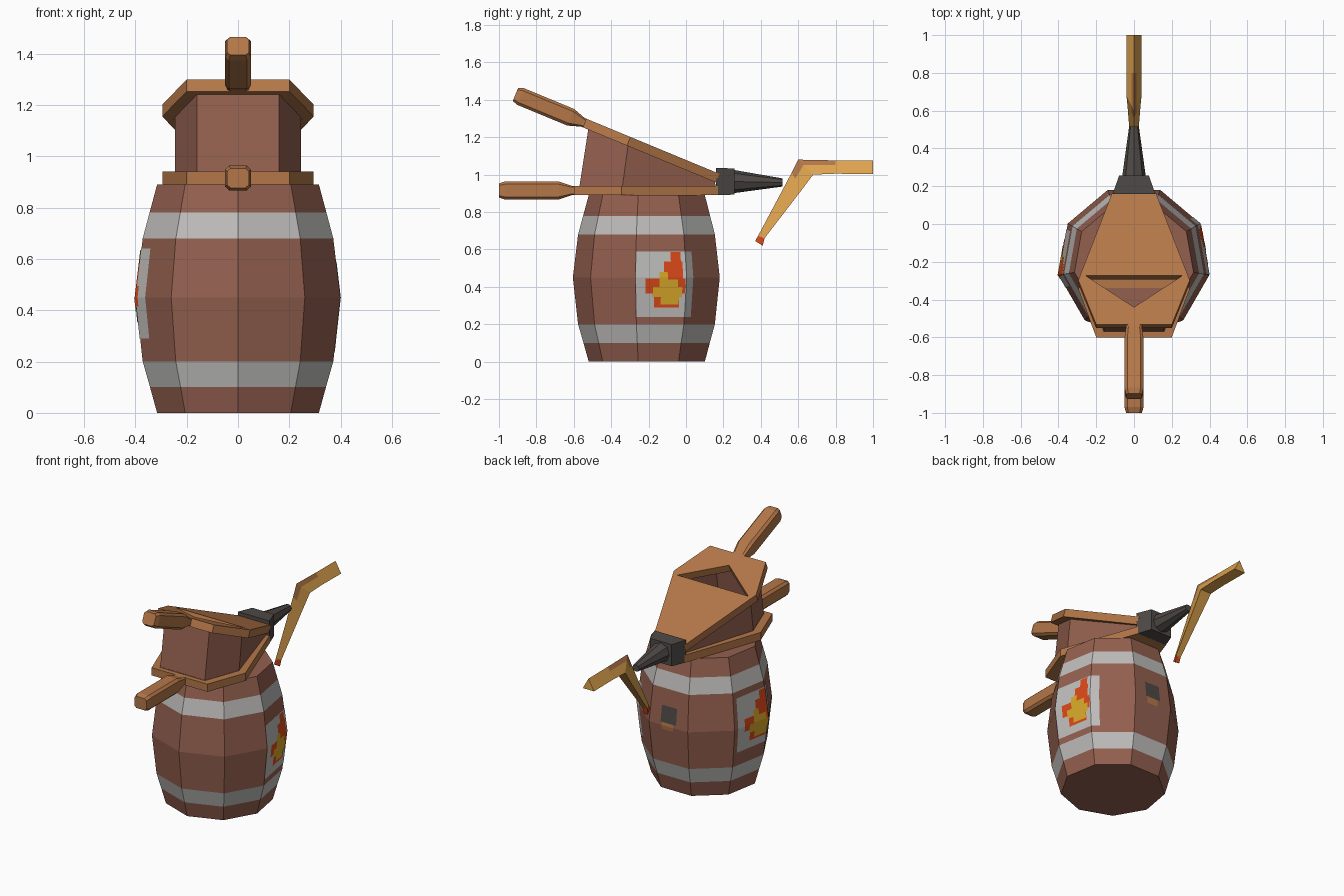
import bpy, bmesh, math
from mathutils import Matrix, Vector

if "Cube" in bpy.data.objects:
    bpy.data.objects.remove(bpy.data.objects["Cube"])


def srgb(r, g, b):
    f = lambda c: c / 12.92 if c <= 0.04045 else ((c + 0.055) / 1.055) ** 2.4
    return (f(r / 255), f(g / 255), f(b / 255), 1)


def material(name, *rgb):
    m = bpy.data.materials.new(name)
    m.diffuse_color = srgb(*rgb)
    m.use_nodes = True
    m.node_tree.nodes["Principled BSDF"].inputs["Base Color"].default_value = m.diffuse_color
    return m


BROWN = material("barrel_brown", 148, 96, 79)
LIGHT = material("pale_grey", 190, 189, 187)
WOOD = material("orange_wood", 180, 119, 72)
DARK = material("dark_iron", 78, 73, 70)
GOLD = material("gold", 222, 163, 78)
RED = material("flame_red", 218, 72, 24)
YELLOW = material("flame_yellow", 216, 168, 42)


def finish(name, bm, mats, xf=None, normals=True):
    if xf:
        bm.transform(xf)
    if normals:
        bmesh.ops.recalc_face_normals(bm, faces=bm.faces)
    me = bpy.data.meshes.new(name)
    bm.to_mesh(me)
    bm.free()
    for m in mats:
        me.materials.append(m)
    ob = bpy.data.objects.new(name, me)
    bpy.context.collection.objects.link(ob)
    return ob


def loft(name, rings, mats, pick=lambda seg, side: 0, caps=(0, 0), xf=None):
    """Skin a list of closed rings; pick gives the material of each quad."""
    bm = bmesh.new()
    vs = [[bm.verts.new(p) for p in r] for r in rings]
    n = len(rings[0])
    for i in range(len(rings) - 1):
        for j in range(n):
            k = (j + 1) % n
            f = bm.faces.new((vs[i][j], vs[i][k], vs[i + 1][k], vs[i + 1][j]))
            f.material_index = pick(i, j)
    if caps:
        for r, m in zip((vs[0], vs[-1]), caps):
            bm.faces.new(r).material_index = m
    return finish(name, bm, mats, xf)


# Barrel: nine staves, with two pale hoops
SIDES, CY = 9, -0.2
PROFILE = [(0, .32), (.1, .348), (.2, .377), (.45, .405), (.68, .377), (.78, .35), (.89, .32)]


def radius(z):
    for (z0, r0), (z1, r1) in zip(PROFILE, PROFILE[1:]):
        if z <= z1:
            return r0 + (r1 - r0) * (z - z0) / (z1 - z0)


def surf(t, z, off=0):
    """Point on the faceted barrel; t counts staves from the front, counter-clockwise."""
    i = math.floor(t)
    r = radius(z) + off
    a, b = (Vector((math.sin(k * math.tau / SIDES) * r, CY - math.cos(k * math.tau / SIDES) * r, z))
            for k in (i, i + 1))
    return a.lerp(b, t - i)


loft("barrel", [[surf(j, z) for j in range(SIDES)] for z, r in PROFILE], [BROWN, LIGHT],
     lambda seg, side: 1 if seg in (1, 4) else 0)


def patch(name, rects, mat, off):
    """Painted rectangles (t0, t1, z0, z1) wrapped on the barrel."""
    bm = bmesh.new()
    for t0, t1, z0, z1 in rects:
        ts = [t0] + [k for k in range(SIDES + 1) if t0 < k < t1] + [t1]
        zs = [z0] + [z for z, r in PROFILE if z0 < z < z1] + [z1]
        for ta, tb in zip(ts, ts[1:]):
            for za, zb in zip(zs, zs[1:]):
                bm.faces.new([bm.verts.new(surf(t, z, off))
                              for t, z in ((ta, za), (tb, za), (tb, zb), (ta, zb))])
    finish(name, bm, [mat], normals=False)


# Flame signs on both sides
RED_PX = [(.7, .9, .53, .585), (.56, .93, .44, .535), (.2, .98, .365, .445), (.37, .87, .29, .37)]
YELLOW_PX = [(.34, .92, .345, .4), (.47, .83, .4, .44), (.47, .63, .44, .48), (.5, .86, .305, .345)]
for side, t, dz, wrap in (("right", 2, 0, 1.2), ("left", 6.1, .05, 1.18)):
    shift = lambda rs: [(t + a, t + b, c + dz, d + dz) for a, b, c, d in rs]
    patch(side + "_sign", shift([(.005, wrap, .24, .59)]), LIGHT, .002)
    patch(side + "_flame", shift(RED_PX), RED, .004)
    patch(side + "_flame_core", shift(YELLOW_PX), YELLOW, .006)

# Small hatch on the back
patch("back_hatch", [(4.3, 4.7, .47, .575)], DARK, .003)
patch("back_hatch_sill", [(4.33, 4.62, .425, .47)], WOOD, .003)

# Bellows: lower frame is flat, upper frame is the same thing swung up about the nozzle
LOWER = Matrix.Translation((0, .16, .915))
UPPER = Matrix.Translation((0, .16, .985)) @ Matrix.Rotation(math.radians(-22.5), 4, 'X')


def outline(half):
    return half + [(-x, y) for x, y in reversed(half)]


def board(name, xf, holes=()):
    bm = bmesh.new()
    loops = [outline([(.2, -.76), (.295, -.505), (.11, .01)])] + list(holes)
    edges = []
    for lp in loops:
        v = [bm.verts.new((x, y, -.025)) for x, y in lp]
        edges += [bm.edges.new((v[i], v[(i + 1) % len(v)])) for i in range(len(v))]
    bmesh.ops.triangle_fill(bm, edges=edges, use_beauty=True)
    ext = bmesh.ops.extrude_face_region(bm, geom=bm.faces[:], use_keep_orig=True)
    bmesh.ops.translate(bm, vec=(0, 0, .05),
                        verts=[g for g in ext["geom"] if isinstance(g, bmesh.types.BMVert)])
    finish(name, bm, [WOOD], xf)


def handle(name, xf):
    rings = []
    for y, w, h in ((-.72, .042, .025), (-.77, .042, .025), (-.84, .05, .048),
                    (-1.13, .05, .048), (-1.16, .042, .038)):
        c = .3
        rings.append([(w * a, y, h * b) for a, b in
                      ((1, -1 + c), (1, 1 - c), (1 - c, 1), (c - 1, 1),
                       (-1, 1 - c), (-1, c - 1), (c - 1, -1), (1 - c, -1))])
    loft(name, rings, [WOOD], xf=xf)


board("lower_board", LOWER)
board("upper_board", UPPER, [[(.255, -.48), (-.255, -.48), (0, -.66)]])
handle("lower_handle", LOWER)
handle("upper_handle", UPPER)

# Bellows bag between the boards, and its floor
BAG = outline([(.16, -.73), (.245, -.5), (.09, 0)])
loft("bellows_bag", [[LOWER @ Vector((x, y, .02)) for x, y in BAG],
                     [UPPER @ Vector((x, y, -.02)) for x, y in BAG]], [BROWN], caps=None)
bm = bmesh.new()
bm.faces.new([bm.verts.new(LOWER @ Vector((x, y, .029)))
              for x, y in ((-.16, -.73), (.16, -.73), (.245, -.5), (-.245, -.5))])
finish("bag_floor", bm, [BROWN], normals=False)

# Nozzle: clamp block and tapering spout
loft("nozzle_block", [[(w * a, y, .963 + h * b) for a, b in ((1, -1), (1, 1), (-1, 1), (-1, -1))]
                      for y, w, h in ((.16, .113, .073), (.258, .078, .07))], [DARK])
loft("nozzle_spout", [[(w * math.cos(k * math.tau / 8), y, z + h * math.sin(k * math.tau / 8))
                       for k in range(8)]
                      for y, z, w, h in ((.255, .963, .062, .062), (.515, .958, .026, .022))], [DARK])

# Bent igniter: ridged bar with a red tip and worn bend
rings = []
for y0, z0, y1, z1, w in ((.37, .645, .41, .62, .014), (.385, .672, .42, .66, .018),
                          (.565, 1.01, .62, .92, .034), (.6, 1.08, .68, 1, .04),
                          (.8, 1.076, .8, 1.005, .04), (1, 1.075, 1, 1.003, .04)):
    top, low = Vector((0, y0, z0)), Vector((0, y1, z1))
    mid, side = top.lerp(low, .35), Vector((w, 0, 0))
    rings.append([top, mid + side * .35, low + side, low - side, mid - side * .35])
loft("bent_igniter", rings, [GOLD, RED, WOOD],
     lambda seg, side: 1 if seg == 0 else 2 if seg in (2, 3) and side in (0, 4) else 0, caps=(1, 0))
